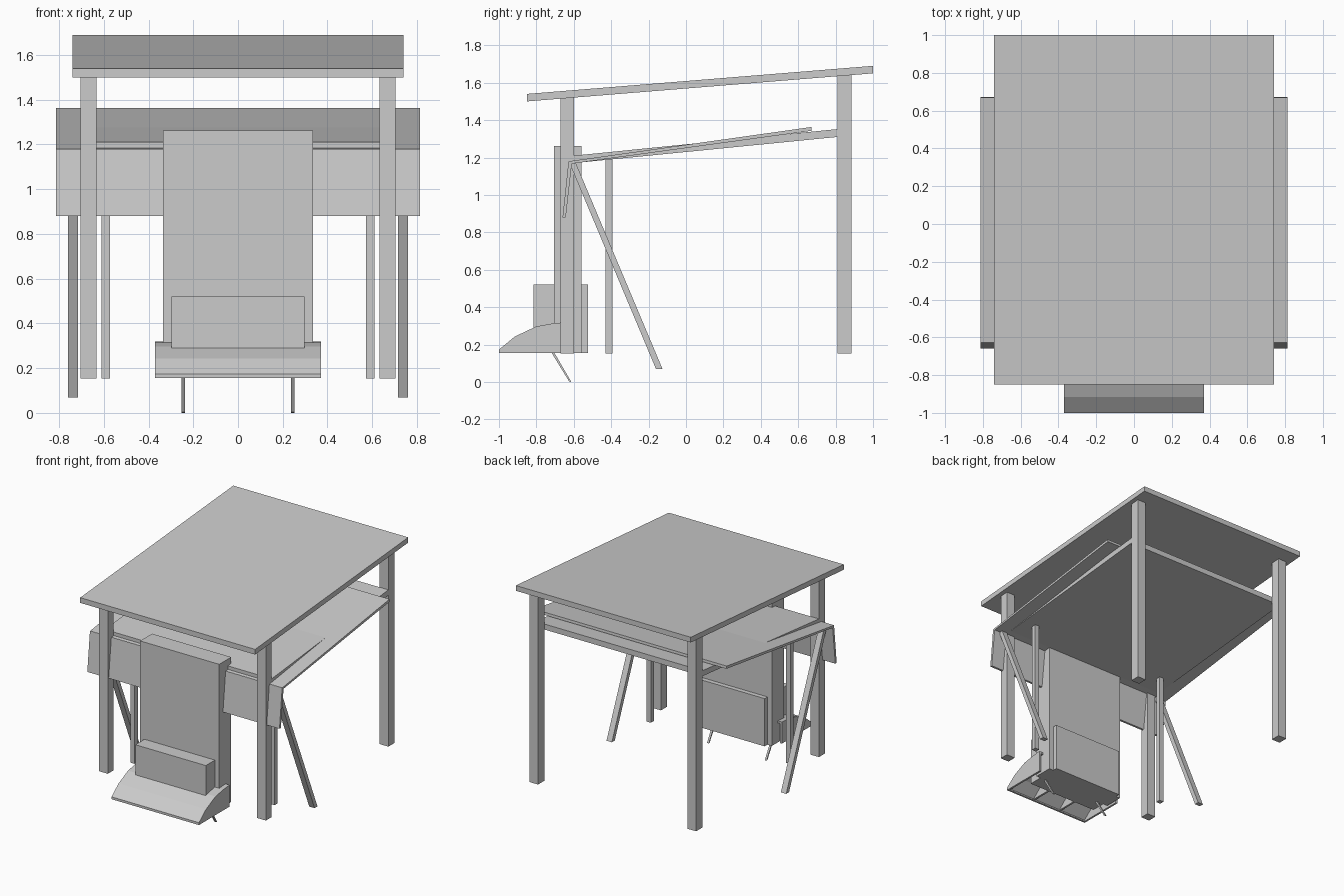
import bpy


def prism(name, profile, x0, x1):
    """Extrude a (y, z) side profile from x0 to x1."""
    n = len(profile)
    verts = [(x, y, z) for x in (x0, x1) for y, z in profile]
    faces = [tuple(range(n)), tuple(range(2 * n - 1, n - 1, -1))]
    faces += [(i, i + n, (i + 1) % n + n, (i + 1) % n) for i in range(n)]
    mesh = bpy.data.meshes.new(name)
    mesh.from_pydata(verts, [], faces)
    # consistent outward normals
    import bmesh
    bm = bmesh.new()
    bm.from_mesh(mesh)
    bmesh.ops.recalc_face_normals(bm, faces=bm.faces)
    bm.to_mesh(mesh)
    bm.free()
    ob = bpy.data.objects.new(name, mesh)
    bpy.context.collection.objects.link(ob)
    return ob


def pair(name, profile, x0, x1):
    prism(name + "_right", profile, x0, x1)
    prism(name + "_left", profile, -x1, -x0)


def rect(y0, y1, z0, z1):
    return [(y0, z0), (y1, z0), (y1, z1), (y0, z1)]


# sloping roof and lower panel
prism("roof", [(-0.85, 1.50), (1.0, 1.65), (1.0, 1.69), (-0.85, 1.54)], -0.74, 0.74)
prism("lower_panel", [(-0.60, 1.17), (0.81, 1.31), (0.81, 1.352), (-0.60, 1.21)], -0.705, 0.705)

# corner posts and thin inner posts
pair("front_post", [(-0.67, 0.153), (-0.60, 0.153), (-0.60, 1.523), (-0.67, 1.517)], 0.632, 0.705)
pair("back_post", [(0.81, 0.153), (0.885, 0.153), (0.885, 1.642), (0.81, 1.636)], 0.632, 0.705)
pair("inner_post", [(-0.43, 0.153), (-0.393, 0.153), (-0.393, 1.192), (-0.43, 1.188)], 0.573, 0.61)

# thin tilted sheet with hanging front flap
prism("tilted_sheet", [(-0.625, 1.165), (0.672, 1.343), (0.67, 1.363), (-0.625, 1.18)], -0.813, 0.813)
prism("front_flap", [(-0.66, 0.88), (-0.643, 0.88), (-0.61, 1.172), (-0.628, 1.18)], -0.813, 0.813)

# slanted legs
pair("slanted_leg", [(-0.622, 1.168), (-0.588, 1.168), (-0.125, 0.068), (-0.16, 0.068)], 0.715, 0.76)

# central column with the block through its base
prism("column", rect(-0.705, -0.56, 0.155, 1.262), -0.335, 0.335)
prism("base_block", rect(-0.815, -0.525, 0.155, 0.52), -0.298, 0.298)

# hollow curved hood, open below, with ribs
outer = [(-1.0, 0.155), (-1.0, 0.173), (-0.915, 0.243), (-0.80, 0.297), (-0.705, 0.314), (-0.63, 0.32)]
inner = [(-0.63, 0.305), (-0.705, 0.30), (-0.80, 0.282), (-0.905, 0.23), (-0.985, 0.165), (-0.985, 0.155)]
prism("hood_shell", outer + inner, -0.37, 0.37)
rib = outer[1:] + [(-0.63, 0.155), (-1.0, 0.155)]
pair("hood_end", rib, 0.355, 0.37)
rib_inner = [(-0.985, 0.16)] + inner[-3:0:-1] + [(-0.70, 0.16)]
pair("hood_rib", rib_inner, 0.115, 0.13)

# small slanted feet
pair("small_foot", [(-0.72, 0.158), (-0.705, 0.158), (-0.613, 0.0), (-0.625, 0.003)], 0.237, 0.252)
